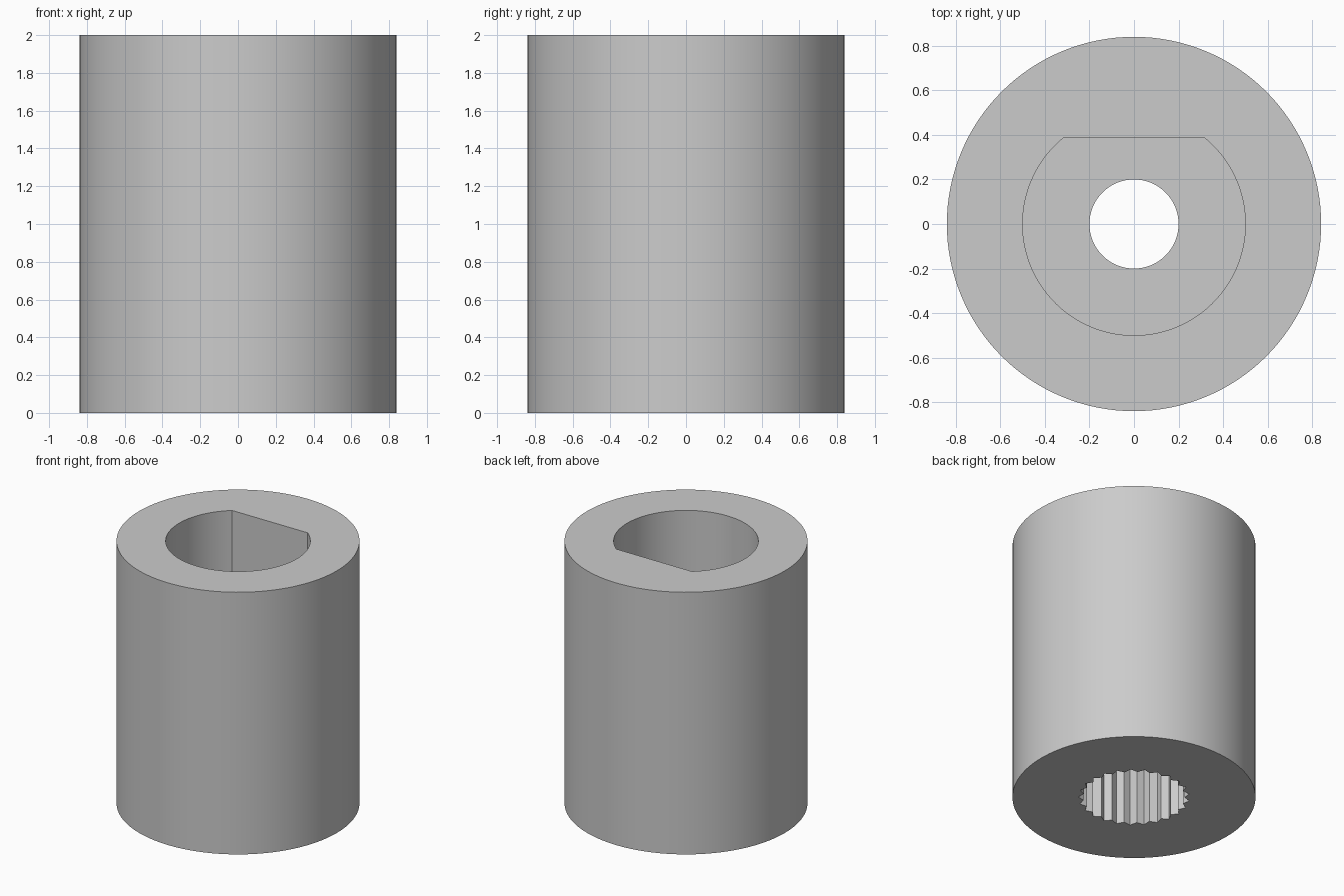
import bpy
import bmesh
from math import pi, sin, cos, asin, radians

cube = bpy.data.objects.get("Cube")
if cube:
    bpy.data.objects.remove(cube, do_unlink=True)

HEIGHT = 2.0
WEB_LOW, WEB_HIGH = 0.5, 1.0     # solid web between the two sockets
FLAT_Y = 0.385
TEETH = 25


def arc(radius, start=0.0, sweep=2 * pi, count=96, closed=True):
    """Points along a circle or part of one."""
    steps = count if closed else count - 1
    return [(radius * cos(start + sweep * i / steps),
             radius * sin(start + sweep * i / steps)) for i in range(count)]


def spline_outline(inner, outer, teeth):
    """Zigzag outline of a toothed socket."""
    points = []
    for i in range(2 * teeth):
        radius = inner if i % 2 else outer
        angle = pi / 2 + pi * i / teeth
        points.append((radius * cos(angle), radius * sin(angle)))
    return points


bm = bmesh.new()


def ring(points, z):
    verts = [bm.verts.new((x, y, z)) for x, y in points]
    return [bm.edges.new((v, verts[i - 1])) for i, v in enumerate(verts)], verts


def wall(points, low, high):
    """Upright wall along an outline; returns its bottom and top edges."""
    low_edges, a = ring(points, low)
    high_edges, b = ring(points, high)
    for i in range(len(a)):
        bm.faces.new((a[i - 1], a[i], b[i], b[i - 1]))
    return low_edges, high_edges


def cap(outer, inner):
    """Flat face between two outlines."""
    bmesh.ops.triangle_fill(bm, use_beauty=True, edges=outer + inner)


# Outer body, D-shaped socket, screw hole and toothed socket
corner = asin(FLAT_Y / 0.5)
d_outline = arc(0.5, pi - corner, pi + 2 * corner, 80, closed=False)
body_low, body_high = wall(arc(0.84, count=128), 0, HEIGHT)
d_low, d_high = wall(d_outline, WEB_HIGH, HEIGHT)
hole_low, hole_high = wall(arc(0.2, count=64), WEB_LOW, WEB_HIGH)
teeth_low, teeth_high = wall(spline_outline(0.35, 0.385, TEETH), 0, WEB_LOW)

# End faces and socket floors
cap(body_high, d_high)
cap(d_low, hole_high)
cap(teeth_high, hole_low)
cap(body_low, teeth_low)
bmesh.ops.recalc_face_normals(bm, faces=bm.faces[:])

mesh = bpy.data.meshes.new("shaft_coupler")
bm.to_mesh(mesh)
bm.free()
coupler = bpy.data.objects.new("shaft_coupler", mesh)
bpy.context.collection.objects.link(coupler)

# Plain grey finish
grey = bpy.data.materials.new("plain_grey")
grey.use_nodes = True
grey.diffuse_color = (0.6, 0.6, 0.6, 1)
grey.node_tree.nodes["Principled BSDF"].inputs["Base Color"].default_value = (0.6, 0.6, 0.6, 1)
mesh.materials.append(grey)

bpy.ops.object.select_all(action="DESELECT")
coupler.select_set(True)
bpy.context.view_layer.objects.active = coupler
bpy.ops.object.shade_smooth_by_angle(angle=radians(20))
